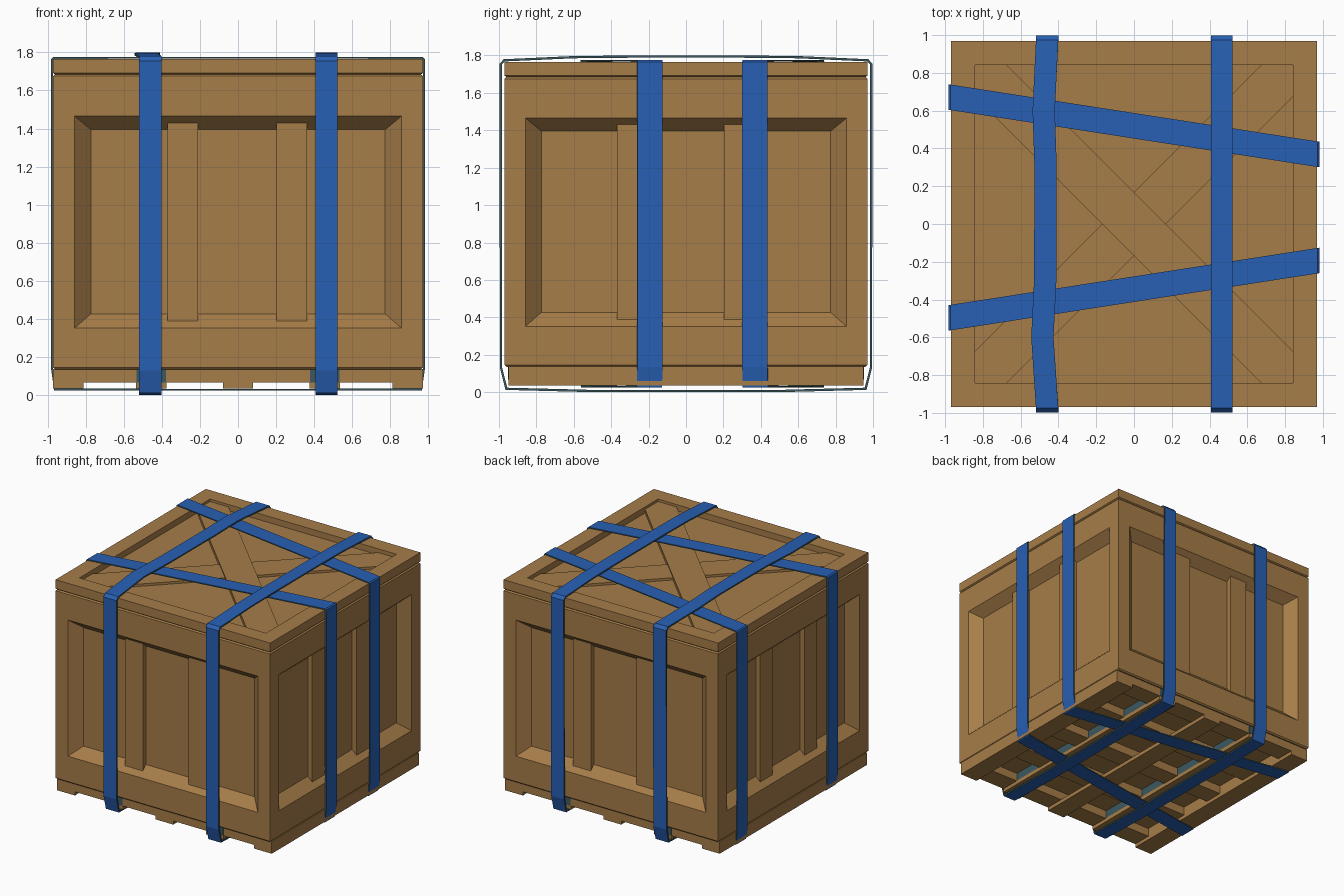
import bpy, bmesh, math
from mathutils import Matrix, Vector

if "Cube" in bpy.data.objects:
    bpy.data.objects.remove(bpy.data.objects["Cube"])


def material(name, rgb):
    m = bpy.data.materials.new(name)
    m.diffuse_color = (*rgb, 1)
    m.use_nodes = True
    m.node_tree.nodes["Principled BSDF"].inputs["Base Color"].default_value = m.diffuse_color
    return m


WOOD = material("brown wood", (0.385, 0.205, 0.066))
BLUE = material("blue strap", (0.021, 0.117, 0.455))
TEAL = material("dark teal", (0.045, 0.10, 0.115))


def finish(name, bm, *mats):
    bmesh.ops.remove_doubles(bm, verts=bm.verts[:], dist=0.0005)
    bmesh.ops.recalc_face_normals(bm, faces=bm.faces[:])
    me = bpy.data.meshes.new(name)
    bm.to_mesh(me)
    bm.free()
    for m in mats:
        me.materials.append(m)
    ob = bpy.data.objects.new(name, me)
    bpy.context.collection.objects.link(ob)
    return ob


def add_box(bm, x0, x1, y0, y1, z0, z1):
    mat = Matrix.Translation(((x0 + x1) / 2, (y0 + y1) / 2, (z0 + z1) / 2)) @ \
        Matrix.Diagonal((x1 - x0, y1 - y0, z1 - z0, 1))
    bmesh.ops.create_cube(bm, size=1, matrix=mat)


def bridge(bm, a, b):
    n = len(a)
    return [bm.faces.new((a[i], a[(i + 1) % n], b[(i + 1) % n], b[i])) for i in range(n)]


H = 0.97                    # half width of the crate
DEPTH = 0.08                # depth of side panels

# crate body: four sides, each with a sloped sunken panel
bm = bmesh.new()


def rect(x, z0, z1, y, rot):
    return [bm.verts.new(rot @ Vector(p)) for p in
            ((-x, y, z0), (x, y, z0), (x, y, z1), (-x, y, z1))]


for k in range(4):
    rot = Matrix.Rotation(k * math.pi / 2, 3, 'Z')
    rings = [rect(H, 0.145, 1.675, -H, rot),
             rect(0.858, 0.352, 1.465, -H, rot),
             rect(0.773, 0.427, 1.395, -H + DEPTH, rot)]
    bridge(bm, rings[0], rings[1])
    bridge(bm, rings[1], rings[2])
    bm.faces.new(rings[2])
# chamfered bottom and top edges of the body
for z, z2 in ((0.145, 0.135), (1.675, 1.685)):
    loops = [[bm.verts.new((sx * r, sy * r, zz)) for sx, sy in
              ((-1, -1), (1, -1), (1, 1), (-1, 1))]
             for r, zz in ((H, z), (H - 0.01, z2))]
    bridge(bm, *loops)
    bm.faces.new(loops[1])
finish("crate_body", bm, WOOD)

# vertical slats on every side panel
for k, side in enumerate(("front", "right", "back", "left")):
    bm = bmesh.new()
    for x in (-0.37, 0.203):
        add_box(bm, x, x + 0.16, -H + DEPTH / 2, -H + DEPTH + 0.01, 0.387, 1.435)
    bm.transform(Matrix.Rotation(k * math.pi / 2, 4, 'Z'))
    finish(side + "_panel_slats", bm, WOOD)

# lid with a recessed centre
R = 0.843
TOP, FLOOR = 1.765, 1.715
bm = bmesh.new()
loops = [[bm.verts.new((sx * r, sy * r, z)) for sx, sy in
          ((-1, -1), (1, -1), (1, 1), (-1, 1))]
         for r, z in ((H - 0.01, 1.684), (H, 1.692), (H, TOP), (R, TOP), (R, FLOOR))]
for a, b in zip(loops, loops[1:]):
    bridge(bm, a, b)
bm.faces.new(loops[0])
bm.faces.new(loops[-1])
finish("lid", bm, WOOD)

# crossed boards in the lid
C = 0.675
for name, s, z in (("lid_cross_board_upper", 1, 1.745), ("lid_cross_board_lower", -1, 1.734)):
    bm = bmesh.new()
    pts = [(-C, R), (-R, R), (-R, C), (C, -R), (R, -R), (R, -C)]
    lo, hi = [[bm.verts.new((s * x, y, zz)) for x, y in pts] for zz in (FLOOR - 0.005, z)]
    bridge(bm, lo, hi)
    bm.faces.new(lo)
    bm.faces.new(hi)
    finish(name, bm, WOOD)

# pallet: runners along y (outer pair full height), boards across x
P = 0.95
bm = bmesh.new()
for x in (-0.89, -0.455, 0, 0.455, 0.89):
    top = 0.137 if abs(x) > 0.8 else 0.068
    add_box(bm, x - 0.08, x + 0.08, -P, P, 0.036, top)
finish("pallet_runners", bm, WOOD)
bm = bmesh.new()
for y in (-0.87, -0.435, 0, 0.435, 0.87):
    add_box(bm, -H + 0.002, H - 0.002, y - 0.08, y + 0.08, 0.066, 0.137)
finish("pallet_cross_boards", bm, WOOD)

# dark beams above the inner runners, their ends showing at front and back
bm = bmesh.new()
for x in (-0.455, 0.455):
    add_box(bm, x - 0.077, x + 0.077, -P - 0.002, P + 0.002, 0.067, 0.136)
finish("pallet_dark_beams", bm, TEAL)


def strap(name, path, width, thick, place):
    """Closed band: path is the outer loop (u, z); place maps (u, offset, z) to xyz."""
    bm = bmesh.new()
    n = len(path)
    rings = []
    for i, (u, z) in enumerate(path):
        p, a, b = Vector((u, z)), Vector(path[i - 1]), Vector(path[(i + 1) % n])
        d1, d2 = (p - a).normalized(), (b - p).normalized()
        n1, n2 = Vector((-d1.y, d1.x)), Vector((-d2.y, d2.x))
        q = p + (n1 + n2) * (thick / (1 + n1.dot(n2)))
        rings.append([bm.verts.new(place(c.x, w, c.y)) for c, w in
                      ((p, -width / 2), (p, width / 2), (q, width / 2), (q, -width / 2))])
    for i in range(n):
        # outer face blue, narrow edges and lining dark
        for j, f in enumerate(bridge(bm, rings[i], rings[(i + 1) % n])):
            f.material_index = 0 if j == 0 else 1
    return finish(name, bm, BLUE, TEAL)


# outer straps run front to back, over the other pair
half = [(0.5, 0.0), (0.965, 0.012), (0.995, 0.13), (0.997, 1.755), (0.975, 1.78), (0.6, 1.797), (0.3, 1.8)]
loop_y = half + [(-u, z) for u, z in reversed(half)]


def left_place(u, w, z):
    kink = 0
    if z > 1.7:
        kink = {0.6: -0.018, 0.3: -0.008, -0.3: -0.01, -0.6: -0.025}.get(round(u, 2), 0)
    return (-0.46 + kink + w, u, z)


strap("left_lengthwise_strap", loop_y, 0.118, 0.012, left_place)
strap("right_lengthwise_strap", loop_y, 0.115, 0.012, lambda u, w, z: (0.465 + w, u, z))

# inner straps run left to right on a slant
half = [(0.5, 0.025), (0.965, 0.026), (0.981, 0.135), (0.981, 1.766), (0.972, 1.775), (0.5, 1.776)]
loop_x = half + [(-u, z) for u, z in reversed(half)]
for name, c, s in (("back_slanted_strap", 0.52, -0.155), ("front_slanted_strap", -0.345, 0.155)):
    strap(name, loop_x, 0.135, 0.009, lambda u, w, z: (u, c + s * u + w, z))
